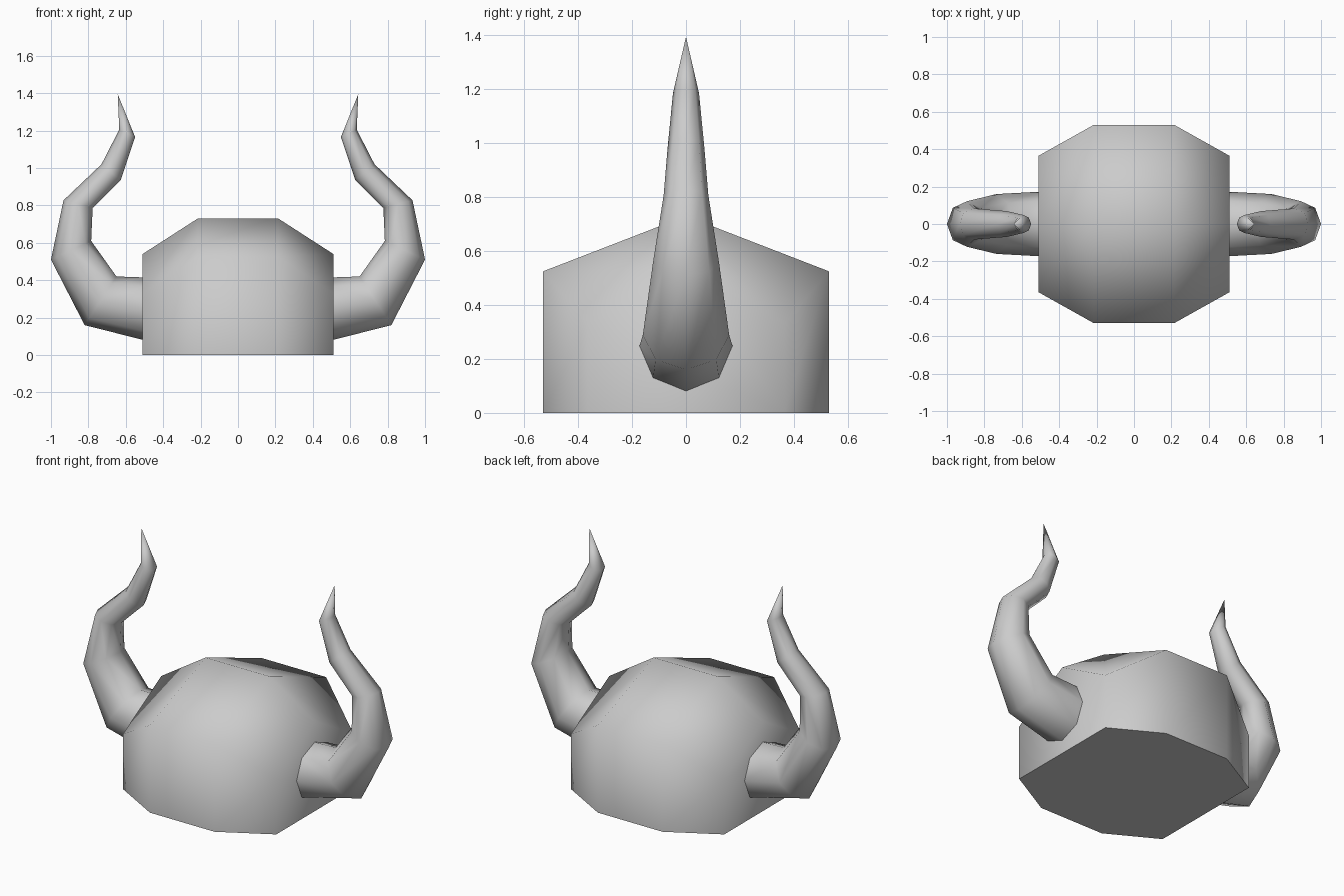
import bpy, bmesh, math
from mathutils import Vector

if "Cube" in bpy.data.objects:
    bpy.data.objects.remove(bpy.data.objects["Cube"])


def make_object(name, bm, angle):
    bmesh.ops.recalc_face_normals(bm, faces=bm.faces)
    mesh = bpy.data.meshes.new(name)
    bm.to_mesh(mesh)
    bm.free()
    obj = bpy.data.objects.new(name, mesh)
    bpy.context.collection.objects.link(obj)
    bpy.ops.object.select_all(action='DESELECT')
    obj.select_set(True)
    bpy.context.view_layer.objects.active = obj
    bpy.ops.object.shade_smooth_by_angle(angle=math.radians(angle))
    return obj


def bridge(bm, a, b):
    for i in range(len(a)):
        j = (i + 1) % len(a)
        bm.faces.new((a[i], a[j], b[j], b[i]))


# Helmet cap: house-shaped sections lofted along x (half depth, eave, ridge)
bm = bmesh.new()
sections = []
for x, y, eave, ridge in [(-0.51, 0.365, 0.33, 0.54), (-0.215, 0.53, 0.525, 0.73),
                          (0.215, 0.53, 0.525, 0.73), (0.51, 0.365, 0.33, 0.54)]:
    outline = [(-y, 0), (-y, eave), (0, ridge), (y, eave), (y, 0)]
    sections.append([bm.verts.new((x, py, pz)) for py, pz in outline])
for a, b in zip(sections, sections[1:]):
    bridge(bm, a, b)
bm.faces.new(sections[0])
bm.faces.new(sections[-1])
make_object("helmet_cap", bm, 75)

# Horns: eight-sided rings given by their outer and inner (x, z) points
RINGS = [((0.505, 0.08), (0.505, 0.415)), ((0.82, 0.16), (0.65, 0.42)),
         ((1.0, 0.51), (0.785, 0.61)), ((0.933, 0.827), (0.777, 0.787)),
         ((0.73, 1.02), (0.627, 0.935)), ((0.635, 1.205), (0.55, 1.165))]
TIP = (0.643, 0, 1.395)

bm = bmesh.new()
loops = []
for outer, inner in RINGS:
    o, n = Vector((outer[0], 0, outer[1])), Vector((inner[0], 0, inner[1]))
    centre, half = (o + n) / 2, (o - n) / 2
    side = Vector((0, half.length * 1.03, 0))
    loops.append([bm.verts.new(centre + half * math.cos(k * math.pi / 4)
                               + side * math.sin(k * math.pi / 4)) for k in range(8)])
for a, b in zip(loops, loops[1:]):
    bridge(bm, a, b)
bm.faces.new(loops[0])
tip = bm.verts.new(TIP)
for i in range(8):
    bm.faces.new((loops[-1][i], loops[-1][(i + 1) % 8], tip))
horns = make_object("horns", bm, 75)
mirror = horns.modifiers.new("Mirror", 'MIRROR')
mirror.use_axis = (True, False, False)
mirror.use_mirror_merge = False
